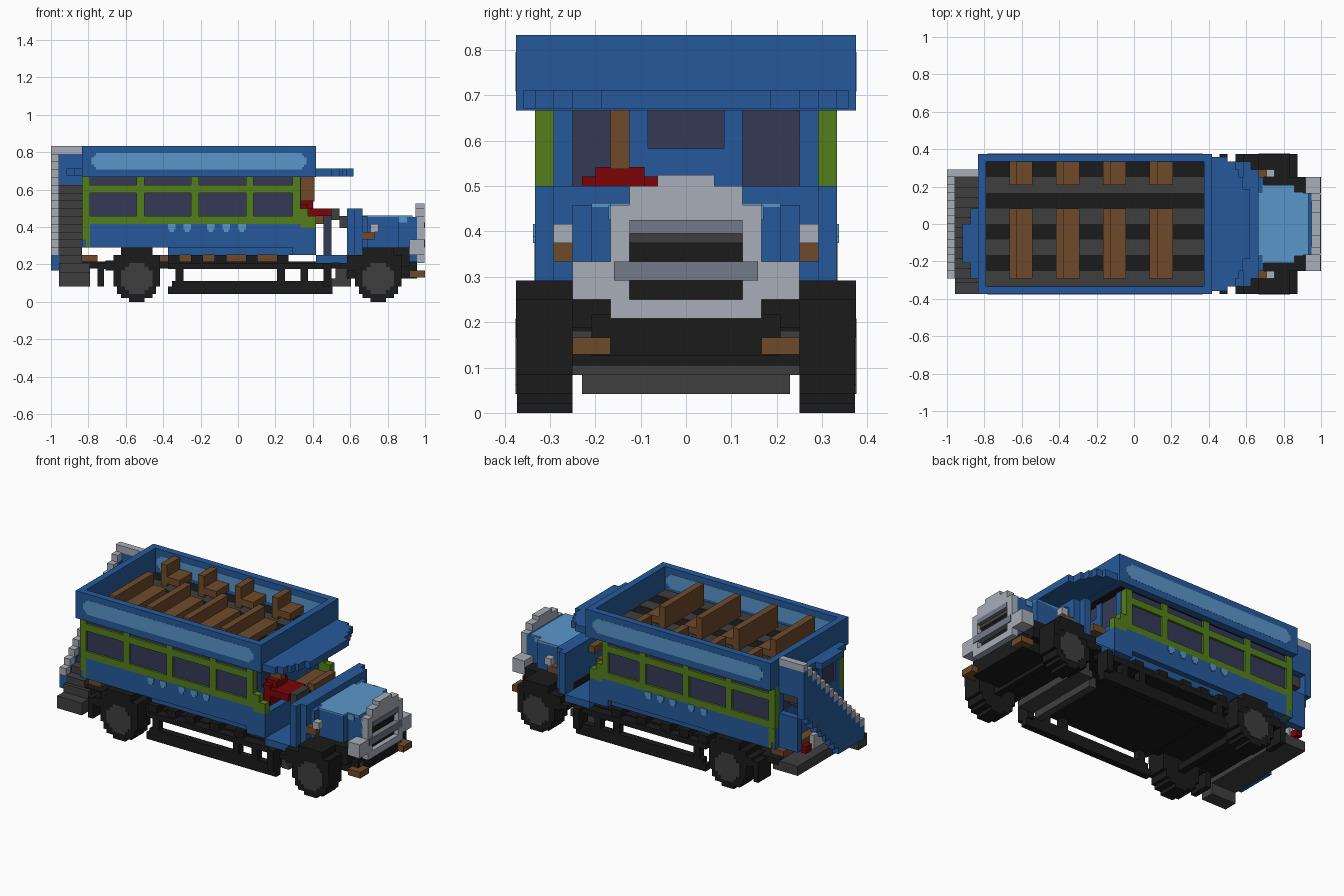
import bpy
import bmesh
from math import sqrt
from mathutils import Matrix, Vector

cube = bpy.data.objects.get("Cube")
if cube:
    bpy.data.objects.remove(cube, do_unlink=True)

UNIT = 1 / 24  # one block edge


def linear(channel):
    c = channel / 255
    return c / 12.92 if c < 0.04 else ((c + 0.055) / 1.055) ** 2.4


def material(name, red, green, blue):
    mat = bpy.data.materials.new(name)
    color = (linear(red), linear(green), linear(blue), 1)
    mat.diffuse_color = color
    mat.use_nodes = True
    shader = next(n for n in mat.node_tree.nodes if n.type == "BSDF_PRINCIPLED")
    shader.inputs["Base Color"].default_value = color
    shader.inputs["Roughness"].default_value = 0.9
    return mat


BLUE = material("body blue", 38, 90, 155)
SKY = material("light blue", 90, 150, 202)
GREEN = material("frame green", 84, 126, 28)
GLASS = material("window slate", 52, 58, 86)
BLACK = material("chassis black", 27, 27, 27)
DARK = material("dark grey", 63, 63, 63)
BROWN = material("wood brown", 110, 74, 42)
RED = material("seat red", 122, 4, 6)
SILVER = material("light grey", 168, 174, 184)
STEEL = material("steel grey", 114, 123, 136)


def part(name, mat, boxes, mirror=False):
    """One object from boxes (x0, x1, y0, y1, z0, z1) in block units."""
    bm = bmesh.new()
    boxes = list(boxes)
    if mirror:
        boxes += [(a, b, -d, -c, e, f) for a, b, c, d, e, f in boxes]
    for a, b, c, d, e, f in boxes:
        middle = Vector((a + b, c + d, e + f)) * UNIT / 2
        size = Vector((b - a, d - c, f - e)) * UNIT
        matrix = Matrix.Translation(middle) @ Matrix.Diagonal(size.to_4d())
        bmesh.ops.create_cube(bm, size=1, matrix=matrix)
    mesh = bpy.data.meshes.new(name)
    bm.to_mesh(mesh)
    bm.free()
    mesh.materials.append(mat)
    obj = bpy.data.objects.new(name, mesh)
    bpy.context.collection.objects.link(obj)
    return obj


def disc(x, z, radius, y0, y1, step=0.5):
    """Rows of blocks that make a stepped wheel."""
    rows = int(radius / step)
    for i in range(-rows, rows):
        half = sqrt(radius ** 2 - ((i + 0.5) * step) ** 2)
        half = max(step, round(half / step) * step)
        yield (x - half, x + half, y0, y1, z + i * step, z + (i + 1) * step)


# Wheels with stepped mudguards
FRONT, REAR = 18, -13
for label, x in (("front", FRONT), ("rear", REAR)):
    part(label + "_tires", BLACK, disc(x, 3, 3, 6, 8.95), mirror=True)
    part(label + "_hubs", DARK, disc(x, 3, 2, 8.8, 9.02), mirror=True)
    part(label + "_axle", BLACK, [(x - 0.5, x + 0.5, -6, 6, 2.5, 3.5)])
    part(label + "_mudguards", BLACK, [
        (x - 2, x + 2, 5, 9, 6, 7),
        (x - 3, x + 3, 5, 9, 5, 6),
        (x - 4, x - 2.5, 6, 9, 4, 5.3),
        (x + 2, x + 3, 6, 9, 4, 5)], mirror=True)
part("mudguard_arms", BLACK, [
    (13, 14, 6, 9, 4.3, 5), (14, 15.5, 6, 9, 4.3, 6)], mirror=True)
part("mud_flaps", BLACK, [
    (-18, -17.2, 6, 9, 2, 5), (-18, -16, 6, 9, 4.2, 5)], mirror=True)

# Chassis, hanging side rails and running gear
part("side_rails", BLACK, [
    (-9, 12, 7.3, 8.3, 1, 2),
    (-8.5, 12, 7.3, 8.3, 2, 2.7),
    (-8, -7, 7.3, 8.3, 2.7, 4.5),
    (5, 6, 7.3, 8.3, 2.7, 4.5),
    (8, 9, 7.3, 8.3, 2.7, 4.5),
    (11, 12, 7, 9, 2, 5)], mirror=True)
part("chassis_deck", BLACK, [(-9, 12, -8.3, 8.3, 4.2, 5)])
part("floor_pan", BLACK, [(-20, 14, -7, 7, 4.3, 5.2)])
part("engine_pan", BLACK, [(14, 23, -5, 5, 3, 5.2), (14, 22, -6, 6, 4.5, 7)])
part("under_blocks", BLACK, [
    (x, x + 1.5, 5, 8, 5, 6) for x in (-9, -6, -3, 1, 5)], mirror=True)
part("floor_boards", BROWN, [
    (-20, -18, -6, 6, 5, 6),
    (-11, 5, -5, 5, 5.1, 6)])
part("front_crossboard", DARK, [
    (11, 12.1, -5.5, 5.5, 1, 2.5),
    (12, 14.5, -6, 6, 2, 3),
    (12.5, 14, -6, 6, 3, 5)])

# Lower body, glazing core and window frames
part("lower_body", BLUE, [
    (-20, 8, -8, 8, 7, 10),
    (-9, 7, -7.2, 7.2, 6, 7),
    (7, 10, -8, 8, 6, 9.5)])
part("window_core", GLASS, [(-19.8, 7.8, -7.7, 7.7, 10, 16)])
part("belt_frames", GREEN, [
    (-20, 8, 7, 8, 10, 11),
    (-20, 8, 7, 8, 14, 15),
    (8, 9, 7, 8, 9.5, 12),
    (9, 10, 7, 8, 9.5, 11),
    (-20, -19, 7, 8.02, 8, 10),
    (-19.5, -19, 7, 8.02, 7, 8)], mirror=True)
part("window_pillars", GREEN, [
    (x, x + 1, 7, 8, 10, 16) for x in (-20, -13, -6, 1, 7)], mirror=True)
part("side_dots", SKY, [
    (x - half, x + half, 8, 8.1, low, 10)
    for x in (-8.5, -6.5, -3.5, -1.5, 0.5)
    for half, low in ((0.5, 9.3), (0.3, 9))], mirror=True)

# Front bulkhead and rear wall share one frame layout
for label, x in (("front", 7.6), ("rear", -20)):
    part(label + "_wall_frame", BLUE, [
        (x, x + 0.5, -3, 3, 10, 14),
        (x, x + 0.5, -7, 7, 10, 11.9)])
    part(label + "_wall_posts", BLUE, [
        (x, x + 0.5, 2, 3, 14, 16),
        (x, x + 0.5, 6, 7, 10, 16)], mirror=True)

# Open upper deck: walls, painted band, striped floor
part("deck_walls", BLUE, [
    (-20, 10, -9, -8, 16, 20),
    (-20, 10, 8, 9, 16, 20),
    (-20, -19, -8, 8, 16, 20),
    (9, 10, -8, 8, 16, 20)])
part("deck_bands", SKY, [
    (-18.8 + inset, 8.8 - inset, y, y + 0.08, 17 + cut, 19.1 - cut)
    for y in (7.96, 8.94)
    for inset, cut in ((0, 0.6), (0.3, 0.3), (0.6, 0))], mirror=True)
part("deck_floor", BLACK, [(-19.5, 9.5, -8.5, 8.5, 16.01, 16.5)])
part("deck_slats", DARK, [(-19, 9, y, y + 2, 16.4, 16.6) for y in (-8, -4, 0, 4)])
for i in range(4):
    x = -16 + 6 * i
    for side, y0, y1 in (("wide", -7, 2), ("single", 5, 8)):
        part(f"{side}_bench_{i + 1}", BROWN, [
            (x, x + 1, y0, y1, 16.5, 19.7),
            (x + 1, x + 3, y0, y1, 17, 18),
            (x + 1.5, x + 2.5, y0 + 0.5, y1 - 0.5, 16.5, 17)])

# Canopies over the cab and the rear stairs
part("cab_canopy", BLUE, [
    (9.5, end, -half, half, 16.1, 17.1)
    for end, half in ((12, 8.6), (13, 8), (13.5, 7), (14, 6), (14.8, 4.5))])
part("stair_canopy", BLUE, [
    (-21, -20, -7, 2, 16.2, 17.1), (-22, -21, -5, 0, 16.2, 17.1)])

# Driver's cab
part("cab_floor", BLUE, [(10, 15, -8, 8, 5, 6)])
part("driver_seat", RED, [
    (8, 9, -5.5, -1.5, 9, 12.5),
    (8, 9.6, -4.8, -2.2, 12, 13),
    (9, 12, -5.5, -1.5, 11, 12)])
part("seat_post", BROWN, [(8, 9.8, -4, -3, 12.9, 16)])
part("cab_bench", BROWN, [(9, 11, -1, 5, 10, 11), (12, 13, -1, 4, 11, 12)])
part("steering_wheel", DARK, [(12, 13, -5, -2, 10.5, 12), (13, 14, -4, -3, 9.5, 11)])
part("gear_lever", GLASS, [(11, 12, -0.5, 0.5, 6, 11)])

# Cowl and bonnet
part("cowl", BLUE, [
    (14, 15, -8, 8, 5, 12),
    (15, 16, -7, 7, 5, 12),
    (16, 16.6, -6, 6, 7, 11)])
part("bonnet", BLUE, [(16, 23, -4, 4, 5.2, 10.9), (16, 20.6, -5, 5, 7, 10.9)])
part("bonnet_top", SKY, [
    (16, 22.4, -4, 4, 10.8, 11.1),
    (16.5, 20.6, -5, 5, 10.8, 11.1)])
part("bonnet_corners", SKY, [(20.6, 21.7, 3.8, 4.1, 10.2, 11)], mirror=True)

# Grille surround made of stepped rows, leaving a dark opening
part("grille_back", BLACK, [(22, 23.2, -3.5, 3.5, 6, 10)])
part("grille_surround", SILVER, [
    (22.8, 23.9, -4, 4, 5, 6),
    (22.8, 23.9, -4, 4, 10, 11),
    (22.8, 23.9, -3, 3, 11, 12),
    (22.8, 23.9, -1.5, 1.5, 12, 12.6)])
part("grille_cheeks", SILVER, [
    (22, 23.9, 3, 6, 6, 8), (22.8, 23.9, 3, 4, 8, 10)], mirror=True)
part("grille_slat", DARK, [(23, 23.5, -3, 3, 9, 9.5)])
part("grille_bars", STEEL, [
    (23.2, 24, -3.8, 3.8, 7, 8),
    (23.2, 24, -3, 3, 9.5, 10.2)])
part("headlights", SILVER, [(17, 18, 6, 7, 9, 10)], mirror=True)
part("headlight_mounts", BROWN, [(16, 17.5, 6, 7, 8, 9)], mirror=True)
part("bumper_blocks", BROWN, [
    (22, 24, 4, 6, 3.1, 4), (22, 23, 4, 5, 4, 4.6)], mirror=True)

# Rear staircase rising from the right-hand step to the deck
part("boarding_step", DARK, [(-23, -19, -9, -7, 2, 3.8)])
part("stair_platform", DARK, [(-23, -19, -7.5, 7, 3.6, 5)])
part("stair_treads", DARK, [
    (-23, -20, -7 + 1.3 * i, -5.7 + 1.3 * i, 4.5 + i, 6 + i) for i in range(10)])
part("stair_panel", BLUE, [
    (-24, -23, 6 - i, 7 - i, max(4, 12 - i), 19 - i) for i in range(14)])
part("stair_handrail", SILVER, [
    (-24, -23, 6 - i, 7 - i, 19 - i, 20 - i) for i in range(14)]
    + [(-23, -20, 6, 7, 19, 20)])
part("stair_end_panels", BLUE, [(-23, -20, 6, 7, 15, 19), (-23, -20, 6, 7, 7, 12)])
part("tail_light", RED, [(-23.5, -22.6, 4.5, 5.8, 6.5, 7.5)])
part("number_box", SILVER, [(-23.5, -22.8, 1, 4, 6.5, 8.5)])
